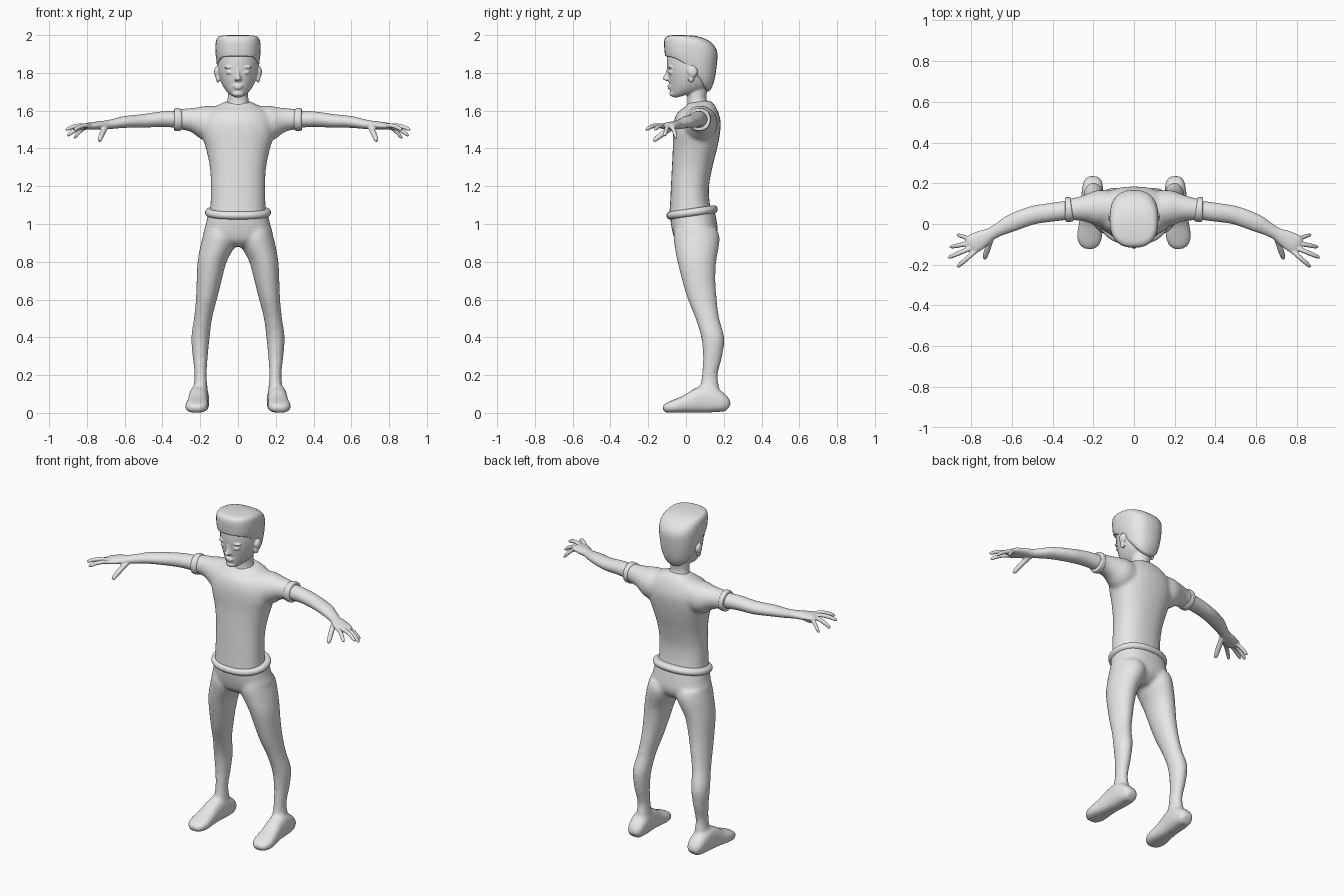
import bpy, bmesh, math
from mathutils import Vector

N = 28
mat = bpy.data.materials.new("plain grey")
mat.diffuse_color = (0.8, 0.8, 0.8, 1)


def circle(p):
    """Unit superellipse; p = 2 is round, higher is boxier."""
    out = []
    for i in range(N):
        c, s = math.cos(math.tau * i / N), math.sin(math.tau * i / N)
        out.append((math.copysign(abs(c) ** (2 / p), c), math.copysign(abs(s) ** (2 / p), s)))
    return out


def flat(zf, zb, yf, yb, x0, x1, p=2.0, bend=1.0):
    """Level ring, its height running from zf at the front to zb at the back."""
    cx, cy, rx, ry = (x0 + x1) / 2, (yf + yb) / 2, (x1 - x0) / 2, (yb - yf) / 2
    return [Vector((cx + rx * c, cy + ry * s, zf + (zb - zf) * ((s + 1) / 2) ** bend))
            for c, s in circle(p)]


def stack(rows, p=2.0, bend=1.0):
    """Centred rings from rows of (front z, back z, front y, back y, half width)."""
    return [flat(a, b, f, k, -w, w, p, bend) for a, b, f, k, w in rows]


def tube(rows, p=2.0):
    """Rings across a path from rows of (x, y, z, side radius, up radius)."""
    pts = [Vector(r[:3]) for r in rows]
    out = []
    for i, r in enumerate(rows):
        t = (pts[min(i + 1, len(pts) - 1)] - pts[max(i - 1, 0)]).normalized()
        u = t.cross(Vector((0, 0, 1))).normalized()
        v = u.cross(t)
        out.append([pts[i] + u * r[3] * c + v * r[4] * s for c, s in circle(p)])
    return out


def ball(x, y, z, rx, ry, rz):
    rings = []
    for k in range(9):
        a = math.pi * (0.04 + 0.92 * k / 8)
        w, h = math.sin(a), z - rz * math.cos(a)
        rings.append(flat(h, h, y - ry * w, y + ry * w, x - rx * w, x + rx * w))
    return rings


def mirrored(parts):
    return parts + [[[Vector((-v.x, v.y, v.z)) for v in r] for r in part] for part in parts]


def refine(rings, steps=4):
    """Catmull-Rom rings between the given ones."""
    out, last = [], len(rings) - 1
    for i in range(last):
        a, b, c, d = (rings[min(max(i + k, 0), last)] for k in (-1, 0, 1, 2))
        for s in range(steps):
            t = s / steps
            out.append([0.5 * (2 * q + (r - o) * t + (2 * o - 5 * q + 4 * r - e) * t * t
                               + (3 * q - o - 3 * r + e) * t ** 3)
                        for o, q, r, e in zip(a, b, c, d)])
    return out + [rings[-1]]


def build(name, parts, voxel=0, relax=5):
    """Skin every ring stack, then fuse them into one smooth surface if voxel is set."""
    bm = bmesh.new()
    for part in parts:
        rows = [[bm.verts.new(v) for v in ring] for ring in refine(part)]
        for a, b in zip(rows, rows[1:]):
            for i in range(N):
                j = (i + 1) % N
                bm.faces.new((a[i], a[j], b[j], b[i]))
        bm.faces.new(rows[0])
        bm.faces.new(rows[-1])
    bmesh.ops.recalc_face_normals(bm, faces=bm.faces)
    for f in bm.faces:
        f.smooth = True
    me = bpy.data.meshes.new(name)
    bm.to_mesh(me)
    bm.free()
    me.materials.append(mat)
    ob = bpy.data.objects.new(name, me)
    bpy.context.collection.objects.link(ob)
    if voxel:
        m = ob.modifiers.new("fuse", 'REMESH')
        m.mode, m.voxel_size, m.use_smooth_shade = 'VOXEL', voxel, True
        m = ob.modifiers.new("relax", 'SMOOTH')
        m.factor, m.iterations = 0.5, relax
    return ob


# Shirt: torso and short sleeves
torso = stack([(1.04, 1.07, -.09, .14, .150), (1.10, 1.10, -.085, .127, .146),
               (1.20, 1.20, -.08, .122, .144), (1.30, 1.30, -.075, .14, .149),
               (1.40, 1.40, -.07, .165, .17), (1.48, 1.48, -.07, .18, .193),
               (1.54, 1.54, -.065, .184, .19), (1.59, 1.59, -.045, .172, .165),
               (1.625, 1.63, 0, .152, .11), (1.64, 1.655, .01, .125, .065)], 2.3)
sleeve = tube([(.08, .07, 1.53, .085, .09), (.17, .078, 1.535, .09, .092),
               (.23, .078, 1.55, .07, .068), (.28, .074, 1.554, .057, .057),
               (.335, .07, 1.553, .053, .053)])
build("shirt", [torso] + mirrored([sleeve]), .01, 8)

# Rolled edges of the sleeves and the shirt
cuff = tube([(.303, .073, 1.554, .05, .05), (.306, .0725, 1.554, .059, .059),
             (.32, .071, 1.553, .061, .061), (.335, .07, 1.553, .059, .059),
             (.338, .07, 1.553, .048, .048)])
build("sleeve_cuffs", mirrored([cuff]))
hem = []
for k in range(9):
    a = math.pi * (k / 8 - .5)
    o, h = .022 * math.cos(a), .021 * math.sin(a)
    hem.append((1.045 + h, 1.078 + h, -.082 - o, .146 + o, .153 + o))
build("shirt_hem", [stack(hem, 2.2)])

# Trousers and feet
pelvis = stack([(1.05, 1.08, -.085, .15, .157), (1.0, 1.0, -.08, .165, .17),
                (.95, .95, -.07, .168, .183), (.91, .91, -.055, .15, .15),
                (.88, .88, -.02, .11, .06)], 2.3)
leg = [flat(z, z, f, b, i, o) for z, f, b, i, o in (
    (.97, -.06, .165, .015, .178), (.93, -.066, .178, .005, .188),
    (.88, -.06, .174, .018, .2), (.8, -.045, .16, .06, .214),
    (.7, -.02, .156, .087, .219), (.6, .01, .163, .112, .223),
    (.5, .05, .176, .137, .233), (.4, .08, .202, .15, .247),
    (.3, .09, .192, .16, .24), (.2, .084, .168, .166, .23),
    (.12, .07, .178, .16, .237), (.06, .05, .18, .16, .24))]
foot = tube([(.2 + (.22 - y) * .065, y, h / 2, w, h / 2) for y, w, h in (
    (.222, .03, .05), (.2, .047, .09), (.15, .053, .13), (.1, .052, .145),
    (.05, .052, .125), (0, .056, .095), (-.06, .062, .07), (-.1, .05, .052),
    (-.12, .026, .036))], 2.6)
build("trousers_and_feet", [pelvis] + mirrored([leg, foot]), .01, 6)

# Bare arms, palms, fingers and thumbs
arm = tube([(.29, .072, 1.553, .047, .047), (.4, .058, 1.555, .046, .041),
            (.5, .042, 1.546, .045, .036), (.6, .005, 1.54, .043, .031),
            (.66, -.025, 1.53, .034, .026), (.7, -.048, 1.525, .031, .023),
            (.74, -.07, 1.522, .042, .021), (.79, -.098, 1.518, .048, .018),
            (.812, -.11, 1.515, .036, .012)])


def finger(base, tip, r=.012, lift=.013):
    a, b = Vector(base), Vector(tip)
    rows = []
    for t, k in ((0, 1), (.35, 1), (.7, .95), (.93, .75), (1, .35)):
        q = a.lerp(b, t) + Vector((0, 0, lift * math.sin(math.pi * t)))
        rows.append((*q, r * k, r * k))
    return tube(rows)


hand = [finger((.775, -.130, 1.517), (.868, -.212, 1.497)),
        finger((.788, -.113, 1.517), (.913, -.166, 1.497)),
        finger((.798, -.093, 1.515), (.903, -.113, 1.466)),
        finger((.795, -.076, 1.513), (.868, -.052, 1.452), .011),
        finger((.70, -.065, 1.515), (.735, -.172, 1.438), .015, .005)]
build("arms_and_hands", mirrored([arm] + hand), .005, 4)

# Head with neck, nose, lips, chin, brows, eyes and ears
skull = stack([(1.668, 1.70, -.055, .06, .028), (1.676, 1.705, -.076, .10, .045),
               (1.70, 1.72, -.083, .12, .066), (1.74, 1.75, -.088, .14, .087),
               (1.80, 1.80, -.097, .153, .104), (1.86, 1.86, -.102, .157, .109),
               (1.92, 1.91, -.095, .152, .105), (1.95, 1.94, -.07, .12, .08)])
neck = stack([(1.58, 1.58, -.01, .15, .08), (1.62, 1.63, .003, .13, .064),
              (1.66, 1.66, .008, .108, .055), (1.72, 1.72, 0, .115, .055)])
nose = stack([(1.828, 1.828, -.1, -.06, .009), (1.795, 1.795, -.111, -.06, .011),
              (1.771, 1.771, -.124, -.06, .018), (1.764, 1.764, -.12, -.06, .02),
              (1.756, 1.756, -.1, -.06, .012)])
lips = [ball(0, -.085, 1.731, .027, .014, .007), ball(0, -.083, 1.719, .023, .014, .007)]
chin = ball(0, -.066, 1.69, .03, .022, .017)
sides = mirrored([ball(.042, -.076, 1.803, .021, .018, .012),
                  ball(.043, -.08, 1.83, .03, .016, .008),
                  ball(.112, .035, 1.805, .015, .026, .03),
                  ball(.106, .027, 1.772, .012, .016, .024)])
build("head", [skull, neck, nose, chin] + lips + sides, .005, 4)

# Short swept-up hair, lower at the nape
hair = stack([(1.895, 1.70, -.09, .11, .085), (1.888, 1.708, -.107, .128, .104),
              (1.90, 1.76, -.112, .15, .113), (1.93, 1.85, -.115, .164, .119),
              (1.965, 1.915, -.116, .164, .119), (1.988, 1.96, -.108, .135, .112),
              (1.998, 1.985, -.085, .09, .092), (2.0, 1.998, -.04, .04, .045)], 2.5, 1.8)
build("hair", [hair])
